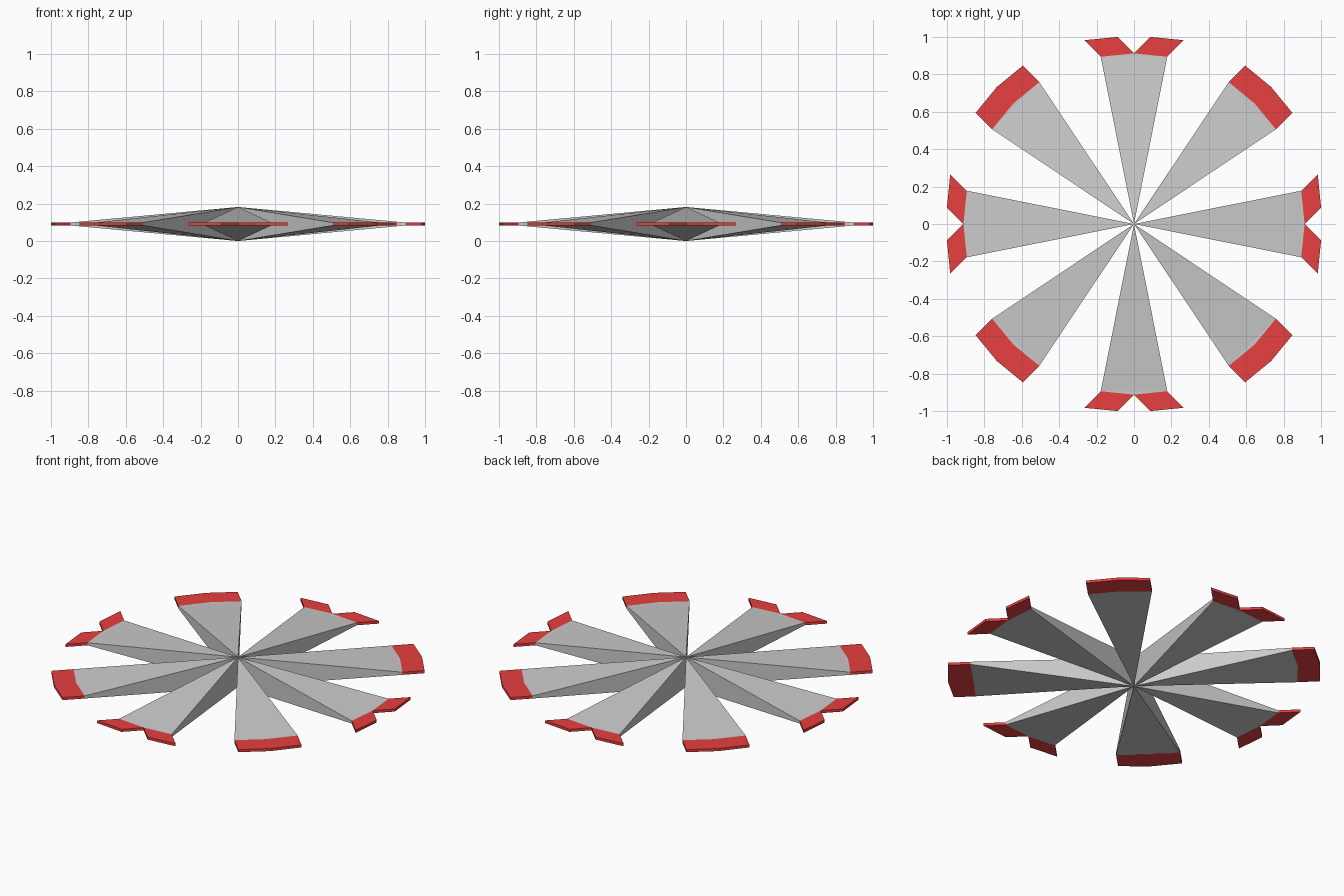
import bpy
import bmesh
from math import sin, cos, radians

if "Cube" in bpy.data.objects:
    bpy.data.objects.remove(bpy.data.objects["Cube"])

R = 0.912        # radius of the spoke ends
H = 0.182        # hub height
MID = H / 2      # height of the rim plane
T = 0.008        # half thickness of the rim
D = 0.088        # diagonal push of the red tips
STEP = 11.25     # angle of one rim segment

red = bpy.data.materials.new("red")
red.diffuse_color = (0.8, 0.05, 0.05, 1)
red.use_nodes = True
red.node_tree.nodes["Principled BSDF"].inputs["Base Color"].default_value = red.diffuse_color


def rim(deg):
    a = radians(deg)
    return R * cos(a), R * sin(a)


def prism(name, bottom, top, mat=None):
    """Closed solid between two matching outlines."""
    bm = bmesh.new()
    lo = [bm.verts.new(p) for p in bottom]
    hi = [bm.verts.new(p) for p in top]
    bm.faces.new(lo[::-1])
    bm.faces.new(hi)
    n = len(lo)
    for i in range(n):
        j = (i + 1) % n
        bm.faces.new((lo[i], lo[j], hi[j], hi[i]))
    # the spoke tops are slightly bent, so split them cleanly
    bmesh.ops.connect_verts_nonplanar(bm, angle_limit=0.001, faces=bm.faces[:])
    bmesh.ops.recalc_face_normals(bm, faces=bm.faces)
    me = bpy.data.meshes.new(name)
    bm.to_mesh(me)
    bm.free()
    if mat:
        me.materials.append(mat)
    ob = bpy.data.objects.new(name, me)
    bpy.context.collection.objects.link(ob)


def tip(name, angles, dx, dy):
    """Red rim strip pushed outwards along its quadrant's diagonal."""
    inner = [rim(a) for a in angles]
    outer = [(x + dx * D, y + dy * D) for x, y in reversed(inner)]
    ring = inner[::-1] + outer[::-1]
    prism(name, [(x, y, MID - T) for x, y in ring],
          [(x, y, MID + T) for x, y in ring], red)


# Eight spokes tapering from the tall hub to the thin rim
for k in range(8):
    pts = [rim(45 * k + s * STEP) for s in (-1, 0, 1)]
    prism(f"spoke_{k}",
          [(0, 0, 0)] + [(x, y, MID - T) for x, y in pts],
          [(0, 0, H)] + [(x, y, MID + T) for x, y in pts])

# Red tips: per quadrant one full diagonal tip and two half tips
for q, (dx, dy) in enumerate([(1, 1), (-1, 1), (-1, -1), (1, -1)]):
    a = 90 * q
    tip(f"diagonal_tip_{q}", (a + 45 - STEP, a + 45, a + 45 + STEP), dx, dy)
    tip(f"first_half_tip_{q}", (a, a + STEP), dx, dy)
    tip(f"second_half_tip_{q}", (a + 90 - STEP, a + 90), dx, dy)
